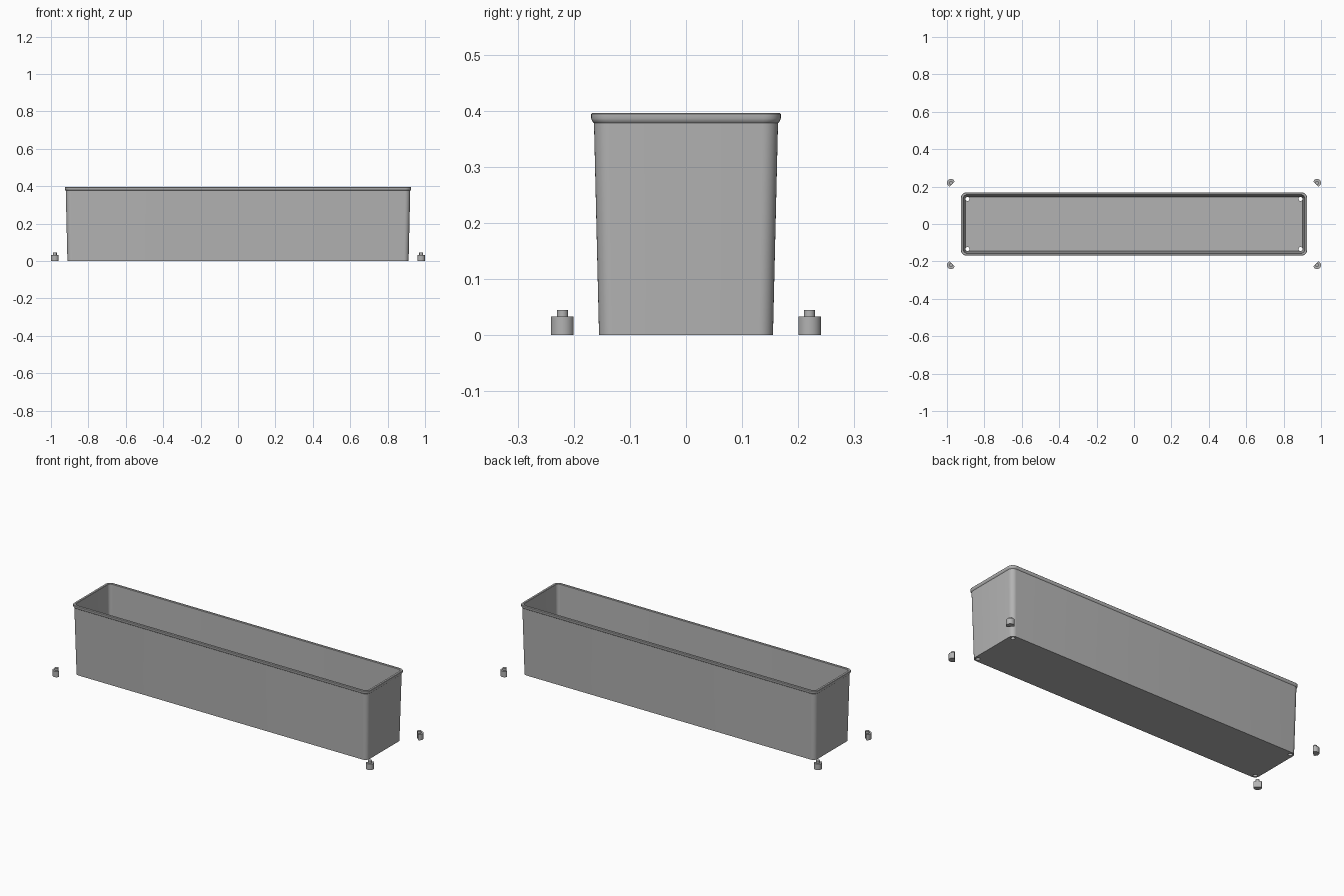
import bpy, bmesh, math

if "Cube" in bpy.data.objects:
    bpy.data.objects.remove(bpy.data.objects["Cube"])

grey = bpy.data.materials.new("planter_grey")
grey.use_nodes = True
colour = (0.45, 0.45, 0.45, 1)
grey.diffuse_color = colour
grey.node_tree.nodes["Principled BSDF"].inputs["Base Color"].default_value = colour


def rounded_rect(hx, hy, r, steps=8):
    """Outline of a rectangle with rounded corners."""
    pts = []
    for k, (sx, sy) in enumerate([(1, 1), (-1, 1), (-1, -1), (1, -1)]):
        for i in range(steps + 1):
            a = math.pi / 2 * (k + i / steps)
            pts.append((sx * (hx - r) + r * math.cos(a), sy * (hy - r) + r * math.sin(a)))
    return pts


def foot_outline(r, cut=0.45, steps=24):
    """Circle with a flat on its -x side, turned later to face the middle."""
    end = math.pi - math.acos(cut)
    return [(r * math.cos(a), r * math.sin(a))
            for a in (-end + 2 * end * i / steps for i in range(steps + 1))]


def circle(r, steps=24):
    return [(r * math.cos(2 * math.pi * i / steps), r * math.sin(2 * math.pi * i / steps))
            for i in range(steps)]


def loft(bm, sections):
    """Bridge outlines given as (points, z), capping both ends."""
    rings = [[bm.verts.new((x, y, z)) for x, y in pts] for pts, z in sections]
    for a, b in zip(rings, rings[1:]):
        n = len(a)
        for i in range(n):
            j = (i + 1) % n
            bm.faces.new((a[i], a[j], b[j], b[i]))
    bm.faces.new(rings[0][::-1])
    bm.faces.new(rings[-1])


def finish(bm, name):
    bmesh.ops.recalc_face_normals(bm, faces=bm.faces)
    mesh = bpy.data.meshes.new(name)
    bm.to_mesh(mesh)
    bm.free()
    mesh.materials.append(grey)
    ob = bpy.data.objects.new(name, mesh)
    bpy.context.collection.objects.link(ob)
    return ob


def smooth(ob):
    bpy.ops.object.select_all(action="DESELECT")
    ob.select_set(True)
    bpy.context.view_layer.objects.active = ob
    bpy.ops.object.shade_smooth_by_angle(angle=math.radians(30))


corners = [(sx, sy) for sx in (-1, 1) for sy in (-1, 1)]

# Tapered trough: outside wall, rolled rim, then down the inside to the floor.
# Each entry is the half depth, height and corner radius.
profile = [(0.155, 0.0, 0.025), (0.164, 0.378, 0.028), (0.167, 0.381, 0.03),
           (0.169, 0.386, 0.031), (0.169, 0.394, 0.031), (0.167, 0.396, 0.03),
           (0.157, 0.396, 0.021), (0.155, 0.394, 0.019), (0.145, 0.012, 0.016)]
bm = bmesh.new()
loft(bm, [(rounded_rect(hy + 0.757, hy, r), z) for hy, z, r in profile])
trough = finish(bm, "planter_trough")

# Peg holes through the floor corners
bm = bmesh.new()
for sx, sy in corners:
    loft(bm, [([(x + sx * 0.891, y + sy * 0.134) for x, y in circle(0.011)], z)
              for z in (-0.02, 0.03)])
cutter = finish(bm, "hole_cutter")
cutter.hide_render = True
mod = trough.modifiers.new("holes", "BOOLEAN")
mod.operation = "DIFFERENCE"
mod.solver = "EXACT"
mod.object = cutter
bpy.context.view_layer.objects.active = trough
bpy.ops.object.modifier_apply(modifier=mod.name)
bpy.data.objects.remove(cutter)
smooth(trough)

# Loose feet with pegs, one beside each corner
for sx, sy in corners:
    side = ("left" if sx > 0 else "right") + ("_back" if sy > 0 else "_front")
    bm = bmesh.new()
    loft(bm, [(foot_outline(0.021), 0.0), (foot_outline(0.021), 0.033)])
    loft(bm, [(circle(0.01), 0.033), (circle(0.01), 0.045)])
    foot = finish(bm, "foot_" + side)
    foot.location = (sx * 0.979, sy * 0.22, 0)
    foot.rotation_euler.z = math.atan2(sy, sx)
    smooth(foot)
